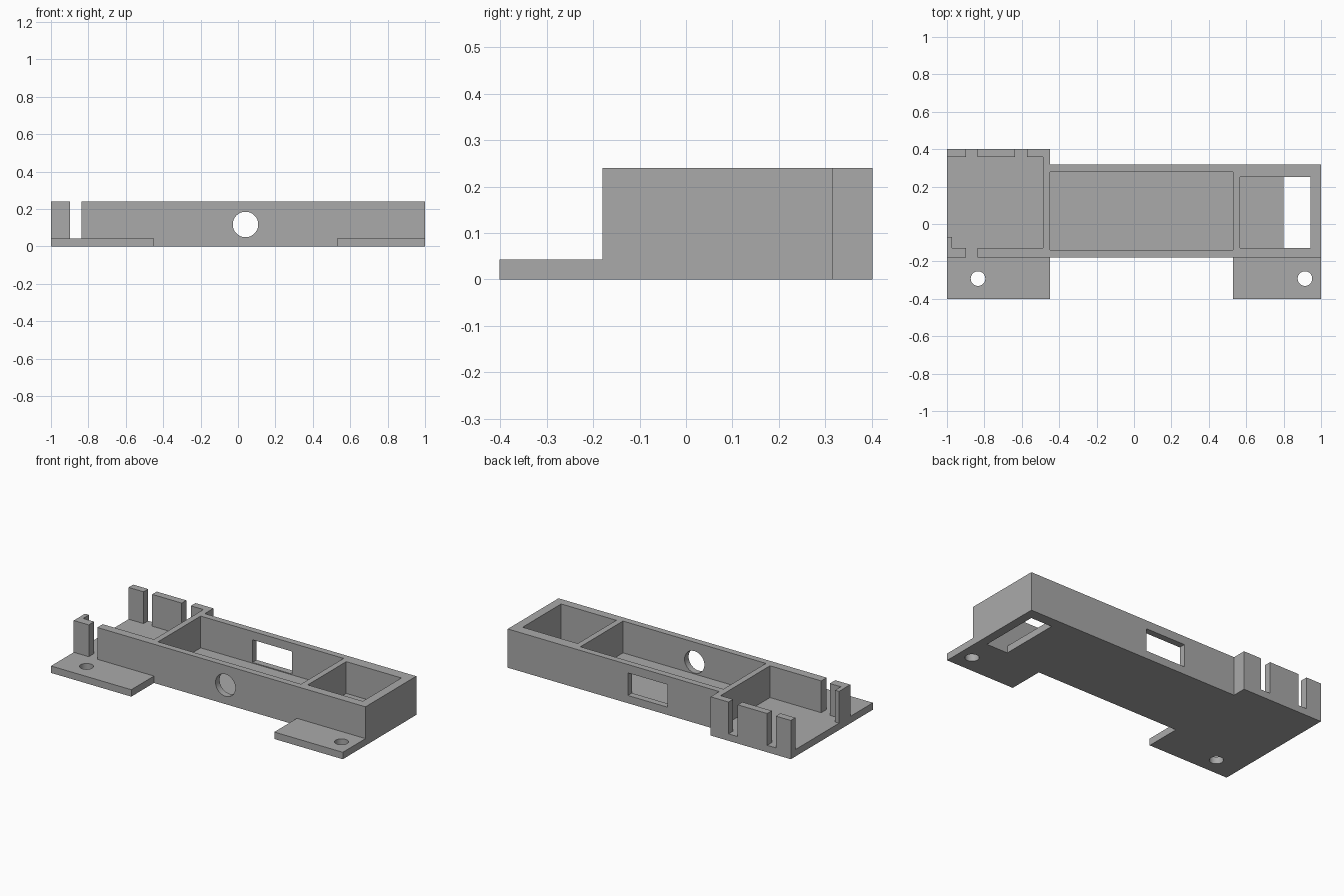
import bpy
import bmesh
import math
from mathutils import Matrix

default_cube = bpy.data.objects.get("Cube")
if default_cube:
    bpy.data.objects.remove(default_cube, do_unlink=True)

FLOOR, TOP, OVER = 0.043, 0.24, 0.4   # floor top, wall top, cutter overshoot
FRONT, BACK = -0.18, 0.317            # outer faces of the long box

grey = bpy.data.materials.new("plain grey")
grey.use_nodes = True
colour = (0.4, 0.4, 0.4, 1)
grey.diffuse_color = colour
grey.node_tree.nodes["Principled BSDF"].inputs["Base Color"].default_value = colour


def add_object(name, bm):
    bmesh.ops.recalc_face_normals(bm, faces=bm.faces)
    mesh = bpy.data.meshes.new(name)
    bm.to_mesh(mesh)
    bm.free()
    mesh.materials.append(grey)
    obj = bpy.data.objects.new(name, mesh)
    bpy.context.collection.objects.link(obj)
    return obj


def prism(name, outline, height):
    bm = bmesh.new()
    face = bm.faces.new([bm.verts.new((x, y, 0)) for x, y in outline])
    side = bmesh.ops.extrude_face_region(bm, geom=[face])["geom"]
    verts = [v for v in side if isinstance(v, bmesh.types.BMVert)]
    bmesh.ops.translate(bm, verts=verts, vec=(0, 0, height))
    return add_object(name, bm)


def box(name, x0, x1, y0, y1, z0, z1):
    bm = bmesh.new()
    place = Matrix.Translation(((x0 + x1) / 2, (y0 + y1) / 2, (z0 + z1) / 2))
    size = Matrix.Diagonal((x1 - x0, y1 - y0, z1 - z0, 1))
    bmesh.ops.create_cube(bm, size=1, matrix=place @ size)
    return add_object(name, bm)


def cylinder(name, centre, radius, depth, tilt=0):
    bm = bmesh.new()
    matrix = Matrix.Translation(centre) @ Matrix.Rotation(tilt, 4, "X")
    bmesh.ops.create_cone(bm, cap_ends=True, segments=48, radius1=radius,
                          radius2=radius, depth=depth, matrix=matrix)
    return add_object(name, bm)


def cut(target, cutter):
    cutter.hide_render = True
    mod = target.modifiers.new(cutter.name, "BOOLEAN")
    mod.operation = "DIFFERENCE"
    mod.solver = "EXACT"
    mod.object = cutter
    bpy.ops.object.modifier_apply(modifier=mod.name)
    bpy.data.objects.remove(cutter, do_unlink=True)


# Solid block: long box, deeper left bay and the two mounting tabs
tray = prism("tray_body", [
    (-1, -0.402), (-0.45, -0.402), (-0.45, FRONT), (0.53, FRONT),
    (0.53, -0.402), (1, -0.402), (1, BACK), (-0.45, BACK),
    (-0.45, 0.402), (-1, 0.402)], TOP)
bpy.context.view_layer.objects.active = tray
tray.select_set(True)

# Lower both tabs to floor thickness
cut(tray, box("tab_step", -1.1, 1.1, -0.6, FRONT, FLOOR, OVER))

# Pockets, left bay with its open end, and the floor opening
for name, x0, x1, y0, y1, z0 in [
        ("left_bay", -0.973, -0.487, -0.127, 0.357, FLOOR),
        ("bay_open_end", -1.1, -0.9, -0.07, 0.357, FLOOR),
        ("middle_pocket", -0.45, 0.53, -0.14, 0.277, FLOOR),
        ("right_pocket", 0.567, 0.945, -0.127, 0.25, FLOOR),
        ("floor_opening", 0.8, 0.945, -0.127, 0.25, -0.1)]:
    cut(tray, box(name, x0, x1, y0, y1, z0, OVER))

# Cable slots in the bay walls
for name, x0, x1, y0, y1 in [
        ("front_slot", -0.897, -0.838, -0.3, -0.1),
        ("back_outer_slot", -0.897, -0.838, 0.3, 0.5),
        ("back_inner_slot", -0.636, -0.573, 0.3, 0.5)]:
    cut(tray, box(name, x0, x1, y0, y1, FLOOR, OVER))

# Window in the back wall, round port in the front wall, screw holes in tabs
cut(tray, box("back_window", -0.095, 0.177, 0.2, 0.4, 0.048, 0.188))
cut(tray, cylinder("front_port", (0.04, -0.16, 0.117), 0.068, 0.2, math.pi / 2))
for x in (-0.834, 0.914):
    cut(tray, cylinder("screw_hole", (x, -0.292, 0), 0.039, 0.3))

bpy.ops.object.shade_smooth_by_angle(angle=math.radians(30))
